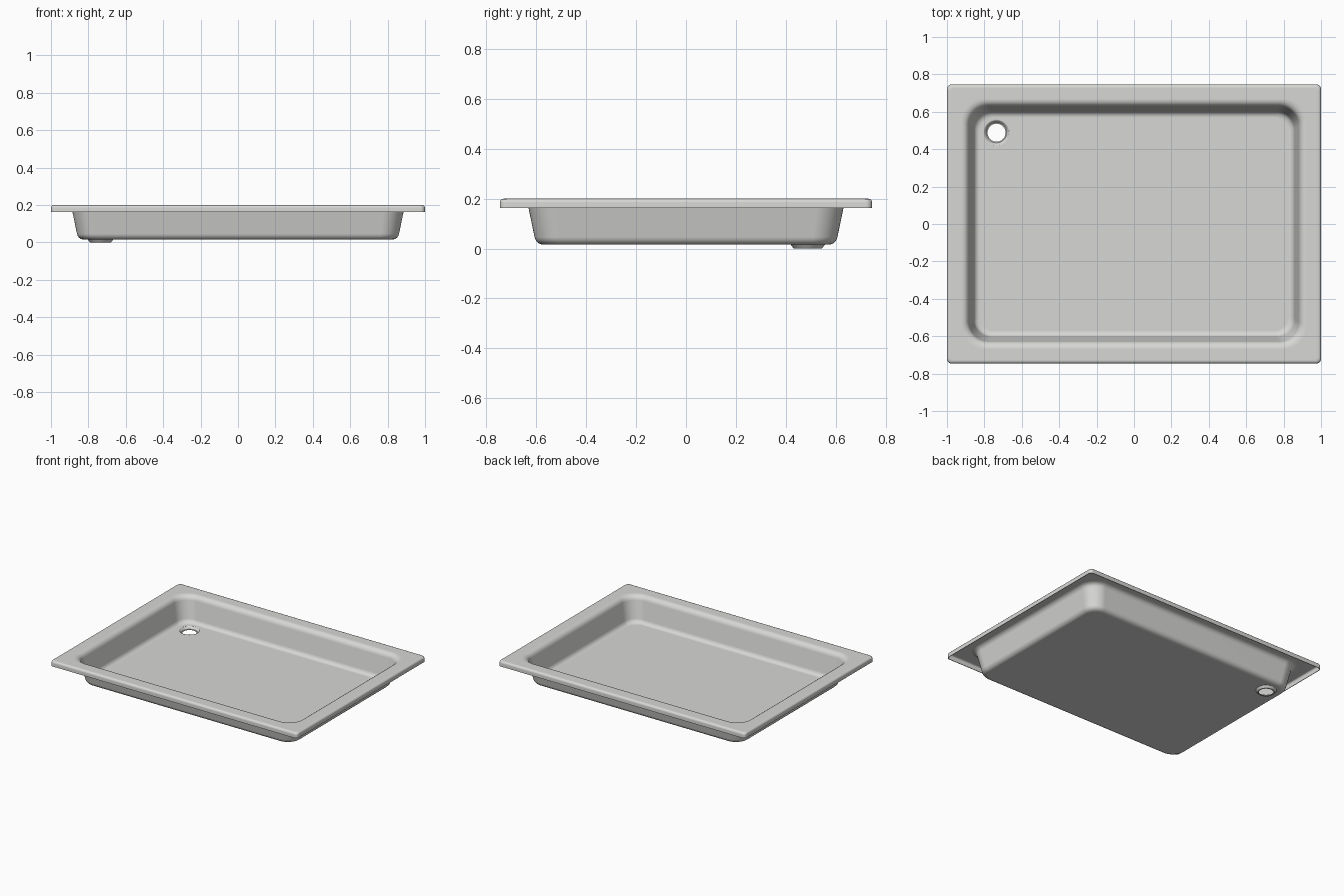
import bpy, bmesh
from math import cos, sin, pi

if "Cube" in bpy.data.objects:
    bpy.data.objects.remove(bpy.data.objects["Cube"], do_unlink=True)

HALF_X, HALF_Y = 1.0, 0.746
THICKNESS = 0.004
DRAIN = (-0.735, 0.488)

# Glazed grey material
glaze = bpy.data.materials.new("light grey glaze")
glaze.use_nodes = True
colour = (0.68, 0.68, 0.665, 1)
glaze.diffuse_color = colour
glaze.node_tree.nodes["Principled BSDF"].inputs["Base Color"].default_value = colour

bm = bmesh.new()


def rounded_ring(inset, z, radius, steps=10):
    """Rounded rectangle, set in from the outer edge of the tray."""
    cx, cy = HALF_X - inset - radius, HALF_Y - inset - radius
    ring = []
    for corner, (sx, sy) in enumerate([(1, 1), (-1, 1), (-1, -1), (1, -1)]):
        for i in range(steps + 1):
            a = (corner + i / steps) * pi / 2
            ring.append(bm.verts.new((sx * cx + radius * cos(a),
                                      sy * cy + radius * sin(a), z)))
    return ring


def round_ring(radius, z, count=40):
    return [bm.verts.new((DRAIN[0] + radius * cos(2 * pi * i / count),
                          DRAIN[1] + radius * sin(2 * pi * i / count), z))
            for i in range(count)]


def loft(rings):
    for a, b in zip(rings, rings[1:]):
        for i in range(len(a)):
            j = (i + 1) % len(a)
            bm.faces.new((a[i], a[j], b[j], b[i]))


def loop_edges(ring):
    return [bm.edges.get((ring[i - 1], ring[i])) for i in range(len(ring))]


# Skirt, rim, basin wall and floor edge: inset, height, corner radius
profile = [
    (0, 0.162, 0.025), (0, 0.185, 0.025), (0.002, 0.192, 0.025),
    (0.007, 0.198, 0.023), (0.015, 0.2, 0.02), (0.022, 0.2, 0.02),
    (0.075, 0.2, 0.125), (0.082, 0.2, 0.125), (0.094, 0.198, 0.12),
    (0.105, 0.191, 0.115), (0.113, 0.181, 0.11), (0.118, 0.168, 0.105),
    (0.143, 0.047, 0.095), (0.147, 0.036, 0.092), (0.154, 0.027, 0.088),
    (0.163, 0.022, 0.084), (0.171, 0.02, 0.08), (0.177, 0.02, 0.076),
]
basin = [rounded_ring(*p) for p in profile]
loft(basin)

# Sunken drain seat around an open hole
drain = [round_ring(r, z) for r, z in
         [(0.069, 0.02), (0.066, 0.019), (0.062, 0.014),
          (0.057, 0.007), (0.054, 0.004), (0.048, 0.004)]]
loft(drain)

# Flat floor between the basin edge and the drain
bmesh.ops.triangle_fill(bm, use_beauty=True, normal=(0, 0, 1),
                        edges=loop_edges(basin[-1]) + loop_edges(drain[0]))
bmesh.ops.recalc_face_normals(bm, faces=bm.faces)
if sum(f.normal.z * f.calc_area() for f in bm.faces) < 0:
    bmesh.ops.reverse_faces(bm, faces=bm.faces)

mesh = bpy.data.meshes.new("shower_tray")
bm.to_mesh(mesh)
bm.free()
mesh.materials.append(glaze)
tray = bpy.data.objects.new("shower_tray", mesh)
bpy.context.collection.objects.link(tray)

# Give the shell its thickness, then shade it
for o in bpy.context.selected_objects:
    o.select_set(False)
tray.select_set(True)
bpy.context.view_layer.objects.active = tray
shell = tray.modifiers.new("shell", 'SOLIDIFY')
shell.thickness = THICKNESS
shell.offset = -1
shell.use_even_offset = True
bpy.ops.object.modifier_apply(modifier=shell.name)
bpy.ops.object.shade_smooth_by_angle(angle=pi / 5)
weighted = tray.modifiers.new("weighted normals", 'WEIGHTED_NORMAL')
weighted.keep_sharp = True
